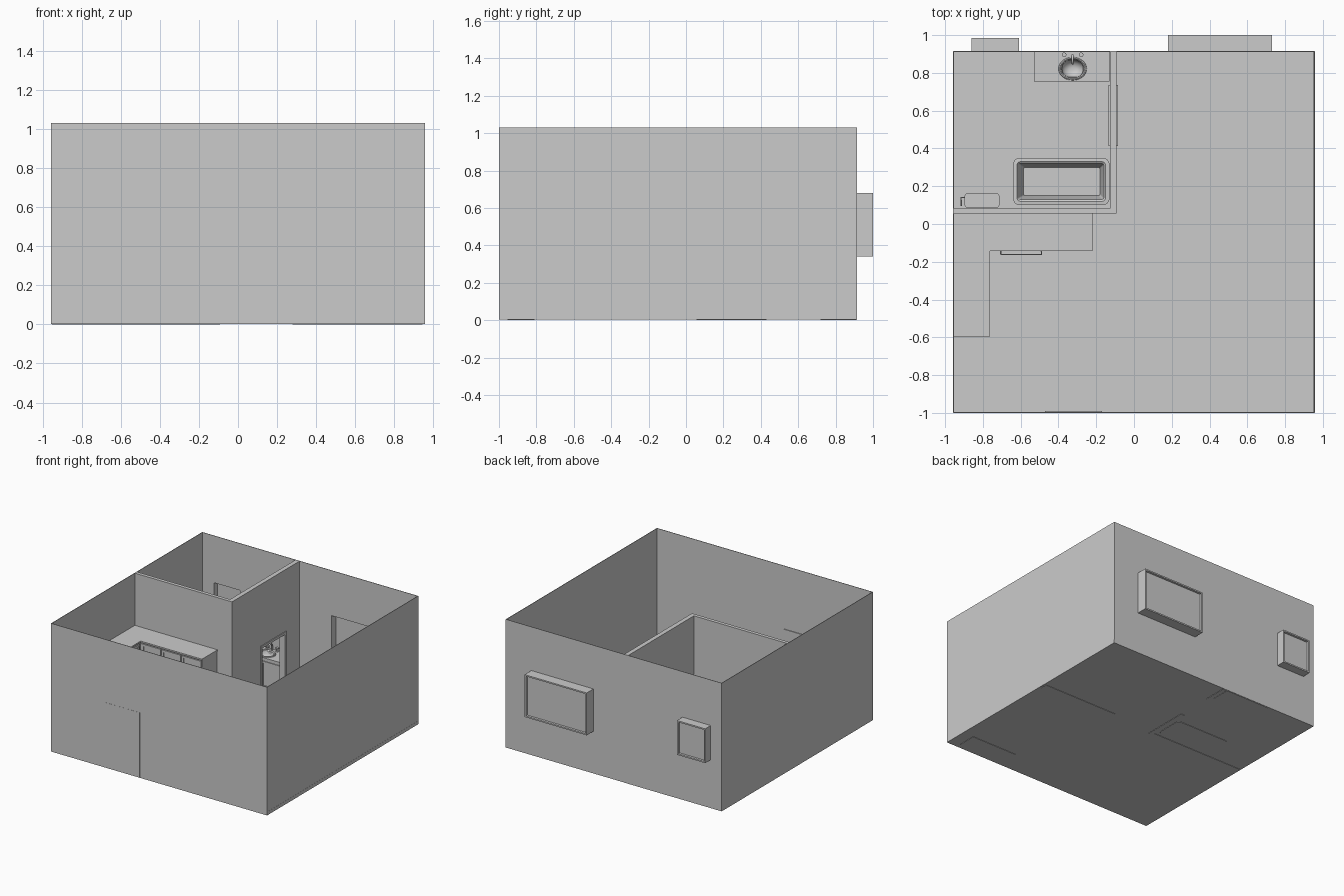
import bpy, bmesh, math
from mathutils import Vector

if "Cube" in bpy.data.objects:
    bpy.data.objects.remove(bpy.data.objects["Cube"])


def finish(name, bm, smooth=False):
    bmesh.ops.recalc_face_normals(bm, faces=bm.faces)
    me = bpy.data.meshes.new(name)
    bm.to_mesh(me)
    bm.free()
    ob = bpy.data.objects.new(name, me)
    bpy.context.collection.objects.link(ob)
    if smooth:
        activate(ob)
        bpy.ops.object.shade_smooth_by_angle(angle=math.radians(35))
    return ob


def activate(ob):
    bpy.ops.object.select_all(action='DESELECT')
    ob.select_set(True)
    bpy.context.view_layer.objects.active = ob


def box(name, x, y, z, recess=()):
    """Box from ranges; recess = list of (outward direction, border, depth)."""
    bm = bmesh.new()
    bmesh.ops.create_cube(bm, size=1)
    for v in bm.verts:
        v.co = [(r[0] + r[1]) / 2 + c * (r[1] - r[0]) for c, r in zip(v.co, (x, y, z))]
    for d, border, depth in recess:
        bm.normal_update()
        d = Vector(d)
        f = max(bm.faces, key=lambda g: (round(g.normal.dot(d), 3), g.calc_area()))
        bmesh.ops.inset_region(bm, faces=[f], thickness=border)
        # second zero-width inset gives straight recess walls
        bmesh.ops.inset_region(bm, faces=[f], thickness=0.0005)
        for v in f.verts:
            v.co -= d * depth
    return finish(name, bm)


def cut(ob, cutter):
    m = ob.modifiers.new("opening", 'BOOLEAN')
    m.object, m.operation, m.solver = cutter, 'DIFFERENCE', 'EXACT'
    activate(ob)
    bpy.ops.object.modifier_apply(modifier=m.name)
    bpy.data.objects.remove(cutter)


def loft(name, levels):
    """Stack of rounded rectangles (x0, x1, y0, y1, z, radius), capped at both ends."""
    bm = bmesh.new()
    rings = []
    for x0, x1, y0, y1, z, r in levels:
        ring = []
        for k, (cx, cy) in enumerate(((x1-r, y1-r), (x0+r, y1-r), (x0+r, y0+r), (x1-r, y0+r))):
            for i in range(7):
                a = math.pi / 2 * (k + i / 6)
                ring.append(bm.verts.new((cx + r * math.cos(a), cy + r * math.sin(a), z)))
        rings.append(ring)
    n = len(rings[0])
    for a, b in zip(rings, rings[1:]):
        for i in range(n):
            bm.faces.new((a[i], a[(i+1) % n], b[(i+1) % n], b[i]))
    bm.faces.new(rings[0])
    bm.faces.new(rings[-1])
    return finish(name, bm, True)


def lathe(name, profile, loc, sy=1, n=32):
    bm = bmesh.new()
    rings = [[bm.verts.new((loc[0] + r * math.cos(t * math.tau / n),
                            loc[1] + r * sy * math.sin(t * math.tau / n), loc[2] + z))
              for t in range(n)] for r, z in profile]
    for a, b in zip(rings, rings[1:]):
        for i in range(n):
            bm.faces.new((a[i], a[(i+1) % n], b[(i+1) % n], b[i]))
    bm.faces.new(rings[-1])
    return finish(name, bm, True)


def tube(name, pts, r):
    cu = bpy.data.curves.new(name, 'CURVE')
    cu.dimensions, cu.bevel_depth, cu.bevel_resolution, cu.use_fill_caps = '3D', r, 2, True
    s = cu.splines.new('POLY')
    s.points.add(len(pts) - 1)
    for p, c in zip(s.points, pts):
        p.co = (*c, 1)
    ob = bpy.data.objects.new(name, cu)
    bpy.context.collection.objects.link(ob)
    return ob


X, YF, YB, H, T = 0.957, -1.0, 0.915, 1.03, 0.004

# Floor and outer shell
box("floor", (-X, X), (YF, YB), (0.003, 0.007))
box("front_wall", (-X, X), (YF, YF + T), (0.003, H))
box("left_wall", (-X, -X + T), (YF, YB), (0.003, H))
box("right_wall", (X - T, X), (YF, YB), (0.003, H))
back = box("back_wall", (-X, X), (YB - T, YB), (0.003, H))

# Projecting windows, recessed on both sides
for name, x, depth, z in (("large_window", (0.18, 0.73), 1.0, (0.34, 0.68)),
                          ("small_window", (-0.86, -0.61), 0.985, (0.39, 0.665))):
    cut(back, box("cutter", x, (0.85, 0.95), z))
    box(name, x, (YB - T, depth), z,
        [((0, 1, 0), 0.016, 0.018), ((0, -1, 0), 0.016, depth - YB - 0.03)])

# Bathroom partitions with a doorway
box("bathroom_front_partition", (-X + T, -0.092), (0.055, 0.083), (0, H))
side = box("bathroom_side_partition", (-0.128, -0.092), (0.083, YB - T), (0, H))
D0, D1, DT = 0.43, 0.72, 0.52
cut(side, box("cutter", (-0.2, 0), (D0, D1), (-0.1, DT)))
for i, y in enumerate(((D0 - 0.016, D0 + 0.004), (D1 - 0.004, D1 + 0.016))):
    box(f"bathroom_door_jamb_{i}", (-0.134, -0.086), y, (0.005, DT))
box("bathroom_door_lintel", (-0.134, -0.086), (D0 - 0.016, D1 + 0.016), (DT - 0.004, DT + 0.016))

# Entrance door
box("entrance_door", (-0.455, -0.185), (YF - 0.0005, YF + 0.008), (0.007, 0.51))
for i, x in enumerate(((-0.47, -0.455), (-0.185, -0.17))):
    box(f"entrance_jamb_{i}", x, (YF - 0.001, YF + 0.01), (0.007, 0.525))
box("entrance_lintel", (-0.455, -0.185), (YF - 0.001, YF + 0.01), (0.51, 0.525))

# Flat floor patches and skirting
box("wardrobe_footprint", (0.28, 0.945), (0.06, 0.118), (0, 0.009))
box("entry_mat", (0.46, 0.865), (-0.955, -0.81), (0, 0.009))
box("right_skirting", (X - 0.007, X + 0.001), (YF, YB), (0.003, 0.03))

# Kitchen: base and wall cabinets in an L shape
KX, KY = -0.772, -0.133
for level, z0, z1 in (("base", 0.005, 0.235), ("upper", 0.39, 0.6)):
    box(f"{level}_cabinet_left", (-X + T, KX), (-0.585, 0.055), (z0, z1))
    box(f"{level}_cabinet_back", (KX, -0.225), (KY, 0.055), (z0, z1))
    box(f"{level}_top_left", (-X + T, -0.763), (-0.595, 0.055), (z1, z1 + 0.012))
    box(f"{level}_top_back", (-0.763, -0.22), (-0.142, 0.055), (z1, z1 + 0.012))
    for i in range(3):
        x = -0.76 + i * 0.178
        if not (level == "base" and i < 2):
            box(f"{level}_back_door_{i}", (x + 0.005, x + 0.173), (KY - 0.008, KY),
                (z0 + 0.01, z1 - 0.008), [((0, -1, 0), 0.022, 0.005)])
        y = -0.585 + i * 0.147
        box(f"{level}_left_door_{i}", (KX, KX + 0.008), (y + 0.005, y + 0.142),
            (z0 + 0.01, z1 - 0.008), [((1, 0, 0), 0.022, 0.005)])

# Oven in the base run
box("oven_door", (-0.735, -0.47), (KY - 0.01, KY), (0.03, 0.19), [((0, -1, 0), 0.03, 0.005)])
tube("oven_handle", [(-0.705, -0.14, 0.2), (-0.705, -0.162, 0.2),
                     (-0.49, -0.162, 0.2), (-0.49, -0.14, 0.2)], 0.004)

# Bathtub
A = (-0.64, -0.13, 0.1, 0.35)


def tub(l, r, z, rad):
    return (A[0] + l, A[1] - r, A[2] + r, A[3] - r, z, rad)


loft("bathtub", [tub(0.012, 0.012, 0, 0.03), tub(0.012, 0.012, 0.135, 0.03), tub(0, 0, 0.138, 0.035),
                 tub(0, 0, 0.15, 0.035), tub(0.02, 0.02, 0.152, 0.02), tub(0.026, 0.03, 0.145, 0.01),
                 tub(0.055, 0.05, 0.035, 0.01)])

# Cistern with lid and lever
loft("cistern", [(-0.89, -0.72, 0.085, 0.155, 0.007, 0.015), (-0.89, -0.72, 0.085, 0.155, 0.195, 0.015),
                 (-0.897, -0.712, 0.085, 0.165, 0.196, 0.02), (-0.897, -0.712, 0.085, 0.165, 0.212, 0.02)])
tube("cistern_lever", [(-0.89, 0.14, 0.175), (-0.915, 0.14, 0.175), (-0.915, 0.095, 0.175)], 0.004)

# Vanity with oval basin
BX, BY, VZ = -0.325, 0.822, 0.26
box("vanity_cabinet", (-0.525, -0.13), (0.762, YB - T), (0, 0.24))
top = box("vanity_top", (-0.53, -0.13), (0.754, YB - T), (0.24, VZ))
hole = [(0.066, -0.1), (0.066, 0.05)]
for part in ("vanity_top", "vanity_cabinet"):
    c = loft("cutter", [(BX - 0.055, BX + 0.055, BY - 0.045, BY + 0.045, z, 0.04) for z in (0.18, 0.3)])
    cut(bpy.data.objects[part], c)
lathe("basin", [(0.075, 0), (0.073, 0.006), (0.067, 0.008), (0.061, 0.003), (0.056, -0.02),
                (0.042, -0.042), (0.02, -0.052), (0.006, -0.053)], (BX, BY, VZ), 0.82)
for i in range(2):
    x = -0.515 + i * 0.192
    box(f"vanity_door_{i}", (x, x + 0.184), (0.756, 0.762), (0.02, 0.23), [((0, -1, 0), 0.022, 0.004)])
    s = 2 * i - 1
    lathe(f"tap_handle_{i}", [(0.011, 0), (0.011, 0.004), (0.007, 0.006), (0.007, 0.022), (0.012, 0.024),
                              (0.012, 0.03)], (BX + s * 0.045, 0.896, VZ), n=16)
arc = [(BX, 0.872 + 0.022 * math.cos(math.pi * k / 8), VZ + 0.035 + 0.022 * math.sin(math.pi * k / 8))
       for k in range(9)]
tube("tap_spout", [(BX, 0.894, VZ)] + arc, 0.006)
